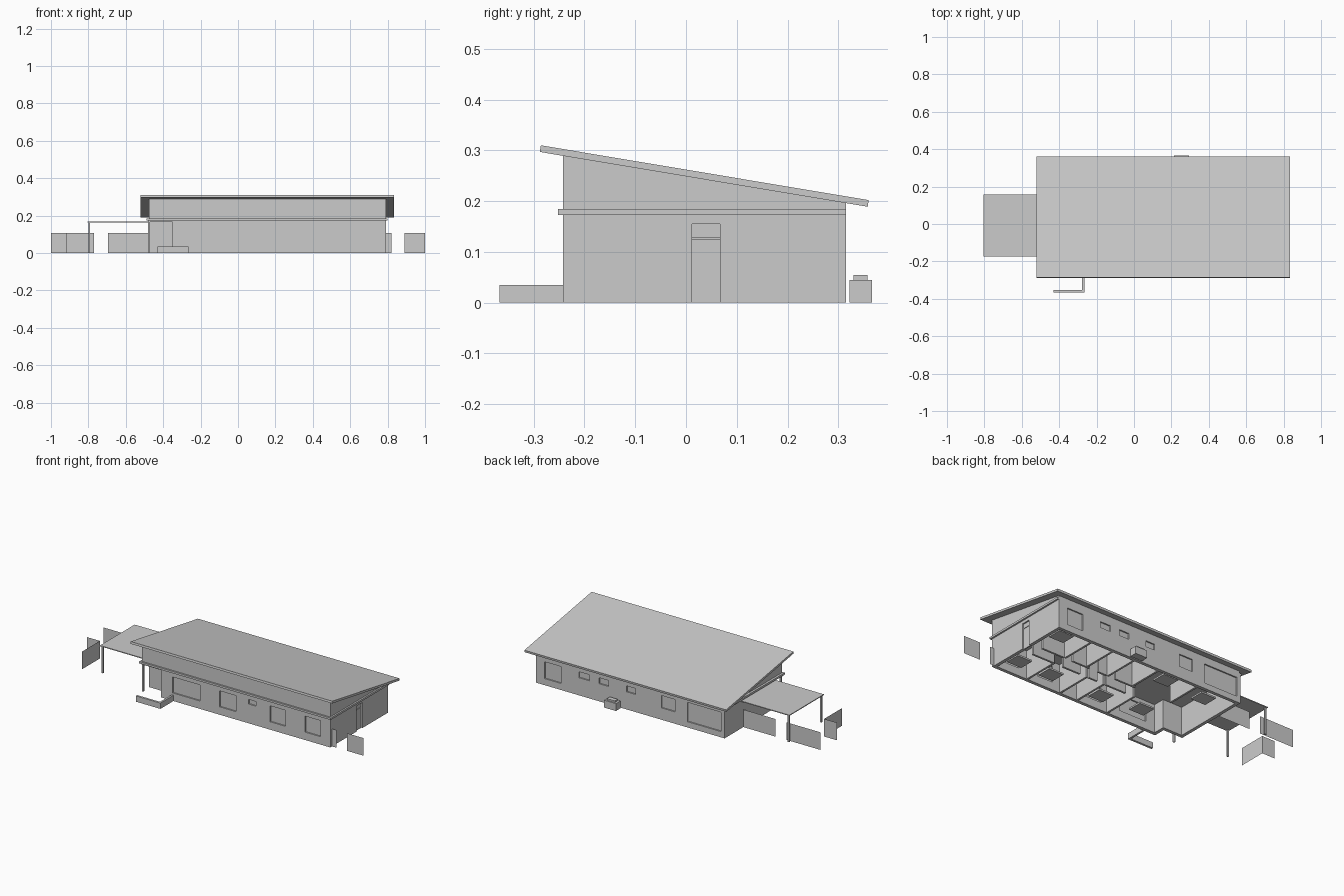
import bpy, bmesh
from mathutils import Vector

if "Cube" in bpy.data.objects:
    bpy.data.objects.remove(bpy.data.objects["Cube"])


def finish(name, bm):
    bmesh.ops.recalc_face_normals(bm, faces=bm.faces)
    me = bpy.data.meshes.new(name)
    bm.to_mesh(me)
    bm.free()
    ob = bpy.data.objects.new(name, me)
    bpy.context.collection.objects.link(ob)
    return ob


def add_box(bm, x0, x1, y0, y1, z0, z1):
    vs = bmesh.ops.create_cube(bm, size=1)["verts"]
    for v in vs:
        v.co = Vector((x0 if v.co.x < 0 else x1,
                       y0 if v.co.y < 0 else y1,
                       z0 if v.co.z < 0 else z1))


def boxes(name, items):
    bm = bmesh.new()
    for it in items:
        add_box(bm, *it)
    return finish(name, bm)


def prism_x(name, x0, x1, profile):
    """Extrude a (y, z) profile along x."""
    bm = bmesh.new()
    f = bm.faces.new([bm.verts.new((x0, y, z)) for y, z in profile])
    ext = bmesh.ops.extrude_face_region(bm, geom=[f])["geom"]
    bmesh.ops.translate(bm, vec=(x1 - x0, 0, 0),
                        verts=[g for g in ext if isinstance(g, bmesh.types.BMVert)])
    return finish(name, bm)


def panel(name, a, b, h):
    bm = bmesh.new()
    bm.faces.new([bm.verts.new(c) for c in
                  ((*a, 0), (*b, 0), (*b, h), (*a, h))])
    return finish(name, bm)


X0, X1, Y0, Y1 = -0.48, 0.79, -0.242, 0.315
PX, PY = -0.35, -0.17          # recessed porch corner
T, H = 0.02, 0.173             # wall thickness, wall height

# Outer walls: hollow ring around the porch-notched footprint
outer = [(PX, Y0), (X1, Y0), (X1, Y1), (X0, Y1), (X0, PY), (PX, PY)]
inner = [(PX + T, Y0 + T), (X1 - T, Y0 + T), (X1 - T, Y1 - T),
         (X0 + T, Y1 - T), (X0 + T, PY + T), (PX + T, PY + T)]
bm = bmesh.new()
rings = [[bm.verts.new((x, y, z)) for x, y in loop]
         for loop, z in ((outer, 0), (outer, H), (inner, H), (inner, 0))]
for i in range(4):
    a, b = rings[i], rings[(i + 1) % 4]
    for j in range(6):
        k = (j + 1) % 6
        bm.faces.new((a[j], a[k], b[k], b[j]))
walls = finish("outer_walls", bm)

# Window openings (x0, x1, z0, z1) on front and back walls
front = [(-0.27, -0.085, 0.048, 0.145), (0.045, 0.155, 0.048, 0.145),
         (0.24, 0.29, 0.117, 0.145), (0.385, 0.49, 0.048, 0.145),
         (0.62, 0.725, 0.048, 0.145)]
back = [(0.62, 0.73, 0.04, 0.142), (0.43, 0.5, 0.107, 0.143),
        (0.3, 0.365, 0.107, 0.143), (0.12, 0.18, 0.107, 0.143),
        (-0.145, -0.055, 0.072, 0.147), (-0.455, -0.23, 0.035, 0.152)]
cuts, glass = [], []
for wins, y, s in ((front, Y0, 1), (back, Y1, -1)):
    for x0, x1, z0, z1 in wins:
        cuts.append((x0, x1, y - 0.03, y + 0.03, z0, z1))
        g = sorted((y + s * 0.008, y + s * 0.012))
        glass.append((x0, x1, g[0], g[1], z0, z1))
cuts.append((X1 - 0.03, X1 + 0.03, 0.012, 0.067, -0.02, 0.155))
cutter = boxes("opening_cutter", cuts)
cutter.hide_render = True
cutter.hide_viewport = True
cutter.display_type = 'WIRE'
mod = walls.modifiers.new("openings", 'BOOLEAN')
mod.operation = 'DIFFERENCE'
mod.solver = 'EXACT'
mod.object = cutter
boxes("window_panes", glass)

# Side door with transom, porch door
boxes("side_door", [(X1 - 0.014, X1 - 0.008, 0.012, 0.067, 0, 0.125)])
boxes("side_transom", [(X1 - 0.014, X1 - 0.008, 0.012, 0.067, 0.128, 0.155)])

# Ceiling slab and the wedge-shaped upper walls
boxes("ceiling_slab", [(-0.488, 0.8, -0.252, Y1, H, 0.185)])
prism_x("upper_walls", -0.475, X1,
        [(Y0, 0.185), (Y1, 0.185), (Y1, 0.198), (Y0, 0.29)])

# Mono-pitch roof
prism_x("roof", -0.522, 0.835,
        [(-0.288, 0.297), (0.358, 0.189), (0.36, 0.202), (-0.286, 0.31)])

# Porch post and beam
boxes("porch_post", [(X0, X0 + 0.01, Y0 + 0.005, Y0 + 0.015, 0, H)])
boxes("porch_beam", [(X0, PX, Y0, Y0 + 0.015, 0.166, H)])

# Carport
boxes("carport_roof", [(-0.805, X0, -0.175, 0.157, 0.163, 0.168)])
boxes("carport_posts", [(-0.8, -0.79, y - 0.005, y + 0.005, 0, 0.163)
                        for y in (-0.165, 0.147)])

# Low garden wall
boxes("garden_wall_front", [(-0.43, -0.265, -0.367, -0.354, 0, 0.035)])
boxes("garden_wall_side", [(-0.277, -0.265, -0.354, Y0, 0, 0.035)])

# Outdoor unit behind the house
boxes("outdoor_unit", [(0.215, 0.295, 0.322, 0.366, 0, 0.045),
                       (0.228, 0.282, 0.33, 0.358, 0.045, 0.055)])

# Thin fence panels
for i, (a, b) in enumerate([((-1, 0.135), (-0.77, 0.135)),
                            ((-0.695, 0.135), (X0, 0.135)),
                            ((-1, -0.02), (-0.915, -0.02)),
                            ((-0.915, -0.19), (-0.915, -0.02)),
                            ((X1, -0.225), (0.82, -0.225)),
                            ((0.89, -0.225), (1, -0.225))]):
    panel(f"fence_panel_{i + 1}", a, b, 0.107)

# Interior partitions: corridor walls with door gaps, and cross walls
p = 0.006
inside = [(x - p, x + p, Y0 + T, 0.0, 0, H) for x in (0.0, 0.21, 0.33, 0.56)]
inside += [(x - p, x + p, 0.08, Y1 - T, 0, H) for x in (-0.19, 0.08, 0.25, 0.4, 0.55)]
for y in (0.0, 0.08):
    inside += [(x0, x1, y - p, y + p, 0, H)
               for x0, x1 in ((0.06, 0.2), (0.26, 0.32), (0.38, 0.5), (0.56, 0.71))]
boxes("partitions", inside)

# Simple beds and tables
boxes("furniture", [(x, x + 0.1, y, y + 0.09, 0.03, 0.04) for x, y in
                    ((0.63, -0.19), (0.41, -0.19), (0.06, -0.19), (-0.2, -0.16),
                     (0.63, 0.16), (-0.1, 0.16), (-0.38, 0.14))])
